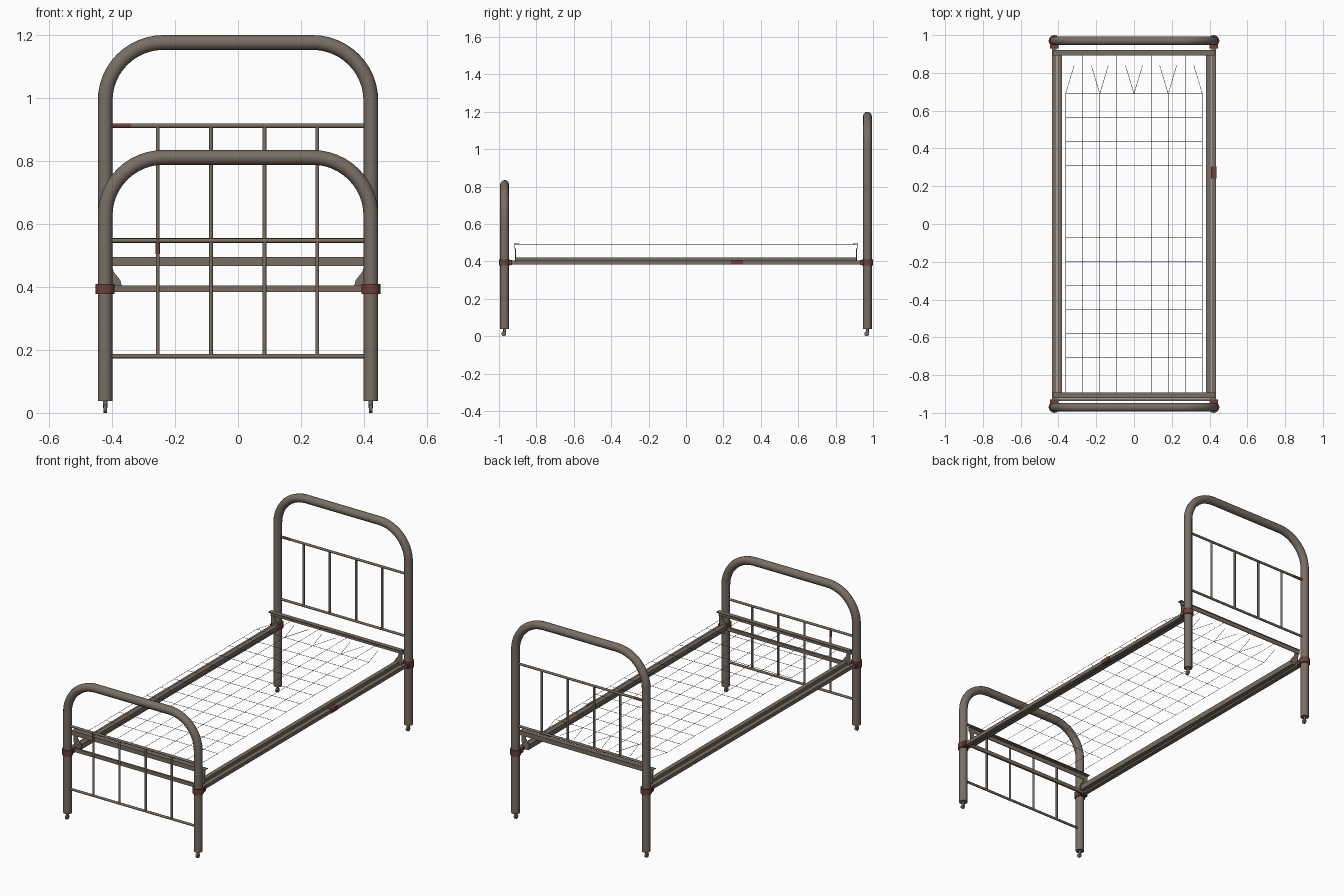
import bpy, bmesh, math
from mathutils import Vector

cube = bpy.data.objects.get("Cube")
if cube:
    bpy.data.objects.remove(cube, do_unlink=True)


def material(name, rgb):
    m = bpy.data.materials.new(name)
    m.use_nodes = True
    m.diffuse_color = (*rgb, 1)
    m.node_tree.nodes["Principled BSDF"].inputs["Base Color"].default_value = (*rgb, 1)
    return m


PAINT = material("brown_grey_paint", (0.19, 0.155, 0.125))
RUST = material("rusty_red", (0.15, 0.05, 0.042))
WIRE = material("dark_wire", (0.07, 0.06, 0.055))
STEEL = material("caster_grey", (0.16, 0.145, 0.13))


def finish(name, bm, mat, smooth=False):
    bmesh.ops.recalc_face_normals(bm, faces=bm.faces)
    mesh = bpy.data.meshes.new(name)
    bm.to_mesh(mesh)
    bm.free()
    mesh.materials.append(mat)
    obj = bpy.data.objects.new(name, mesh)
    bpy.context.collection.objects.link(obj)
    if smooth:
        shade(obj)
    return obj


def shade(obj):
    bpy.ops.object.select_all(action='DESELECT')
    obj.select_set(True)
    bpy.context.view_layer.objects.active = obj
    bpy.ops.object.shade_smooth_by_angle(angle=math.radians(40))


def add_rod(bm, a, b, r, sides=10):
    a, b = Vector(a), Vector(b)
    rot = (b - a).to_track_quat('Z', 'Y').to_matrix().to_4x4()
    rot.translation = (a + b) / 2
    bmesh.ops.create_cone(bm, cap_ends=True, segments=sides, radius1=r, radius2=r,
                          depth=(b - a).length, matrix=rot)


def rods(name, pairs, r, mat, sides=10):
    bm = bmesh.new()
    for a, b in pairs:
        add_rod(bm, a, b, r, sides)
    return finish(name, bm, mat, sides > 6)


def box(name, lo, hi, mat):
    bm = bmesh.new()
    lo, hi = Vector(lo), Vector(hi)
    bmesh.ops.create_cube(bm, size=1)
    for v in bm.verts:
        v.co = (lo + hi) / 2 + v.co * (hi - lo)
    return finish(name, bm, mat)


def boxx(name, x0, x1, y0, y1, z0, z1, mat=PAINT):
    return box(name, (min(x0, x1), min(y0, y1), z0), (max(x0, x1), max(y0, y1), z1), mat)


POST_X, POST_Y, TUBE = 0.422, 0.97, 0.0235


def arch(name, y, top):
    # One bent tube: two legs joined by rounded corners
    bend, zc = 0.185, top - TUBE
    corner = [(POST_X - bend + bend * math.cos(t * math.pi / 24),
               zc - bend + bend * math.sin(t * math.pi / 24)) for t in range(13)]
    half = [(POST_X, 0.038)] + corner
    path = half + [(-x, z) for x, z in reversed(half)]
    cu = bpy.data.curves.new(name, 'CURVE')
    cu.dimensions = '3D'
    cu.bevel_depth, cu.bevel_resolution, cu.use_fill_caps = TUBE, 4, True
    sp = cu.splines.new('POLY')
    sp.points.add(len(path) - 1)
    for p, (x, z) in zip(sp.points, path):
        p.co = (x, y, z, 1)
    cu.materials.append(PAINT)
    obj = bpy.data.objects.new(name, cu)
    bpy.context.collection.objects.link(obj)
    bpy.ops.object.select_all(action='DESELECT')
    obj.select_set(True)
    bpy.context.view_layer.objects.active = obj
    bpy.ops.object.convert(target='MESH')
    shade(bpy.context.view_layer.objects.active)


# Headboard and footboard: arch, two cross bars and four upright rods
ROD_X = (-0.255, -0.086, 0.084, 0.252)
for label, y, top, z_low, z_high in (("head", POST_Y, 1.2, 0.548, 0.912),
                                     ("foot", -POST_Y, 0.835, 0.18, 0.547)):
    arch(label + "_arch", y, top)
    rods(label + "_cross_bars", [((-POST_X, y, z), (POST_X, y, z)) for z in (z_low, z_high)],
         0.0068, PAINT)
    rods(label + "_uprights", [((x, y, z_low), (x, y, z_high)) for x in ROD_X], 0.0062, PAINT)

# Lower tie bar at the foot
boxx("foot_tie_bar", -0.41, 0.41, -0.937, -0.925, 0.384, 0.405)

for sx, side in ((1, "left"), (-1, "right")):
    # Side rails: outer rail with spring-frame rail beside it
    boxx(side + "_outer_rail", sx * 0.409, sx * 0.434, -0.95, 0.95, 0.384, 0.405)
    boxx(side + "_inner_rail", sx * 0.38, sx * 0.405, -0.915, 0.912, 0.39, 0.42)
    for sy, end in ((1, "head"), (-1, "foot")):
        tag = end + "_" + side
        x, y = sx * POST_X, sy * POST_Y
        # Corner collar with a lug that holds the rail
        rods(tag + "_collar", [((x, y, 0.377), (x, y, 0.41))], 0.03, RUST, 16)
        boxx(tag + "_lug", x - 0.022, x + 0.022, y, sy * 0.93, 0.38, 0.408, RUST)
        # Caster: stem, fork and wheel
        rods(tag + "_caster_stem", [((x, y, 0.016), (x, y, 0.045))], 0.0075, STEEL)
        rods(tag + "_caster_wheel", [((x - 0.006, y - 0.004, 0.013),
                                      (x + 0.006, y - 0.004, 0.013))], 0.013, STEEL, 14)
        # Curved bracket plate lifting the spring end bar
        bm = bmesh.new()
        edge = [(0.37, 0.405), (0.374, 0.422), (0.386, 0.437), (0.395, 0.448),
                (0.402, 0.47), (0.425, 0.47), (0.42, 0.405)]
        face = bm.faces.new([bm.verts.new((sx * px, sy * 0.913, pz)) for px, pz in edge])
        ext = bmesh.ops.extrude_face_region(bm, geom=[face])
        for v in ext["geom"]:
            if isinstance(v, bmesh.types.BMVert):
                v.co.y -= sy * 0.004
        finish(tag + "_bracket", bm, PAINT)

# Angle-iron bars at both ends of the spring
for sy, end in ((1, "head"), (-1, "foot")):
    boxx(end + "_spring_bar_web", -0.43, 0.43, sy * 0.917, sy * 0.913, 0.467, 0.495)
    boxx(end + "_spring_bar_flange", -0.43, 0.43, sy * 0.92, sy * 0.893, 0.491, 0.495)

# Spring wire mesh with zigzag links at the head end
Z = 0.49
xs = [-0.362 + 0.0905 * i for i in range(9)]
ys = [-0.705 + 0.1268 * i for i in range(12)]
wires = [((x, -0.895, Z), (x, ys[-1], Z)) for x in xs]
wires += [((xs[0], y, Z), (xs[-1], y, Z)) for y in ys]
for i, x in enumerate(xs):
    if i % 2 == 0:
        for j in (i - 1, i + 1):
            if 0 <= j < len(xs):
                wires.append(((x, ys[-1], Z), ((x + xs[j]) / 2, 0.84, Z)))
    else:
        wires.append(((x, ys[-1], Z), (x, 0.895, Z)))
rods("spring_mesh", wires, 0.0011, WIRE, 4)

# Worn rust spots
boxx("rail_rust_spot", 0.408, 0.436, 0.24, 0.305, 0.383, 0.407, RUST)
rods("rod_rust_spot", [((ROD_X[0], -POST_Y, 0.505), (ROD_X[0], -POST_Y, 0.55))], 0.0074, RUST)
rods("bar_rust_spot", [((-0.4, POST_Y, 0.912), (-0.34, POST_Y, 0.912))], 0.0075, RUST)
